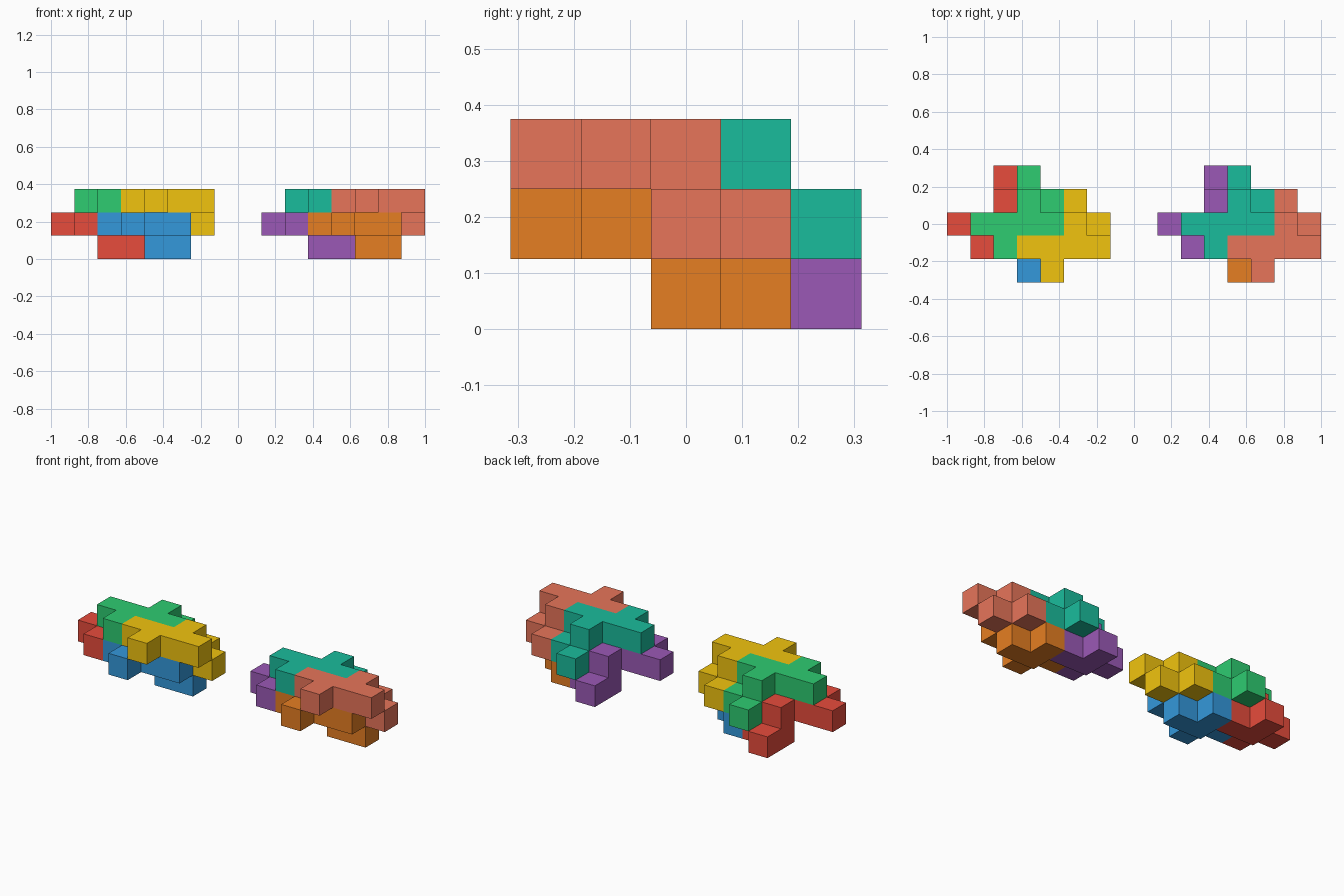
import bpy, bmesh
from mathutils import Vector, Color

if "Cube" in bpy.data.objects:
    bpy.data.objects.remove(bpy.data.objects["Cube"])

U = 0.125  # edge of one unit cube

# One nine-cube block: a row of four, two side cubes, three hanging cubes
BLOCK = [(0, 0, 0), (1, 0, 0), (2, 0, 0), (3, 0, 0), (1, -1, 0), (2, 1, 0),
         (2, 1, -1), (2, 2, -1), (3, 1, -1)]

# Grid position of each block's first cube inside a cluster
STARTS = [(0, 2, 1), (1, 2, 2), (2, 1, 1), (3, 1, 2)]

# Clusters: grid offset along x and a display colour per block
CLUSTERS = [
    ("left", 0, [("red", (231, 76, 60)), ("green", (46, 204, 113)),
                 ("blue", (52, 152, 219)), ("yellow", (241, 196, 15))]),
    ("right", 9, [("purple", (155, 89, 182)), ("teal", (26, 188, 156)),
                  ("orange", (230, 126, 34)), ("salmon", (231, 117, 90))]),
]


def make_block(name, start, color):
    """Outer skin of the joined cubes, as one object."""
    cells = set(BLOCK)
    bm = bmesh.new()
    for cell in BLOCK:
        for axis in range(3):
            for sign in (0, 1):
                near = list(cell)
                near[axis] += 2 * sign - 1
                if tuple(near) in cells:
                    continue
                a, b = (axis + 1) % 3, (axis + 2) % 3
                corners = []
                for da, db in ((0, 0), (1, 0), (1, 1), (0, 1)):
                    p = Vector(cell)
                    p[axis] += sign
                    p[a] += da
                    p[b] += db
                    corners.append(bm.verts.new(p * U))
                bm.faces.new(corners if sign else corners[::-1])
    bmesh.ops.remove_doubles(bm, verts=bm.verts[:], dist=1e-4)
    # Merge flat neighbours into clean large faces
    bmesh.ops.dissolve_limit(bm, angle_limit=0.01, verts=bm.verts[:], edges=bm.edges[:])
    mesh = bpy.data.meshes.new(name)
    bm.to_mesh(mesh)
    bm.free()
    mat = bpy.data.materials.new(name + "_paint")
    linear = Color([c / 255 for c in color]).from_srgb_to_scene_linear()
    mat.diffuse_color = (*linear, 1)
    mat.use_nodes = True
    mat.node_tree.nodes["Principled BSDF"].inputs["Base Color"].default_value = mat.diffuse_color
    mesh.materials.append(mat)
    obj = bpy.data.objects.new(name, mesh)
    obj.location = (-1 + start[0] * U, -2.5 * U + start[1] * U, start[2] * U)
    bpy.context.collection.objects.link(obj)


# Two identical clusters of four interlocking blocks
for side, shift, paints in CLUSTERS:
    for (x, y, z), (hue, color) in zip(STARTS, paints):
        make_block(f"{side}_{hue}_block", (x + shift, y, z), color)
